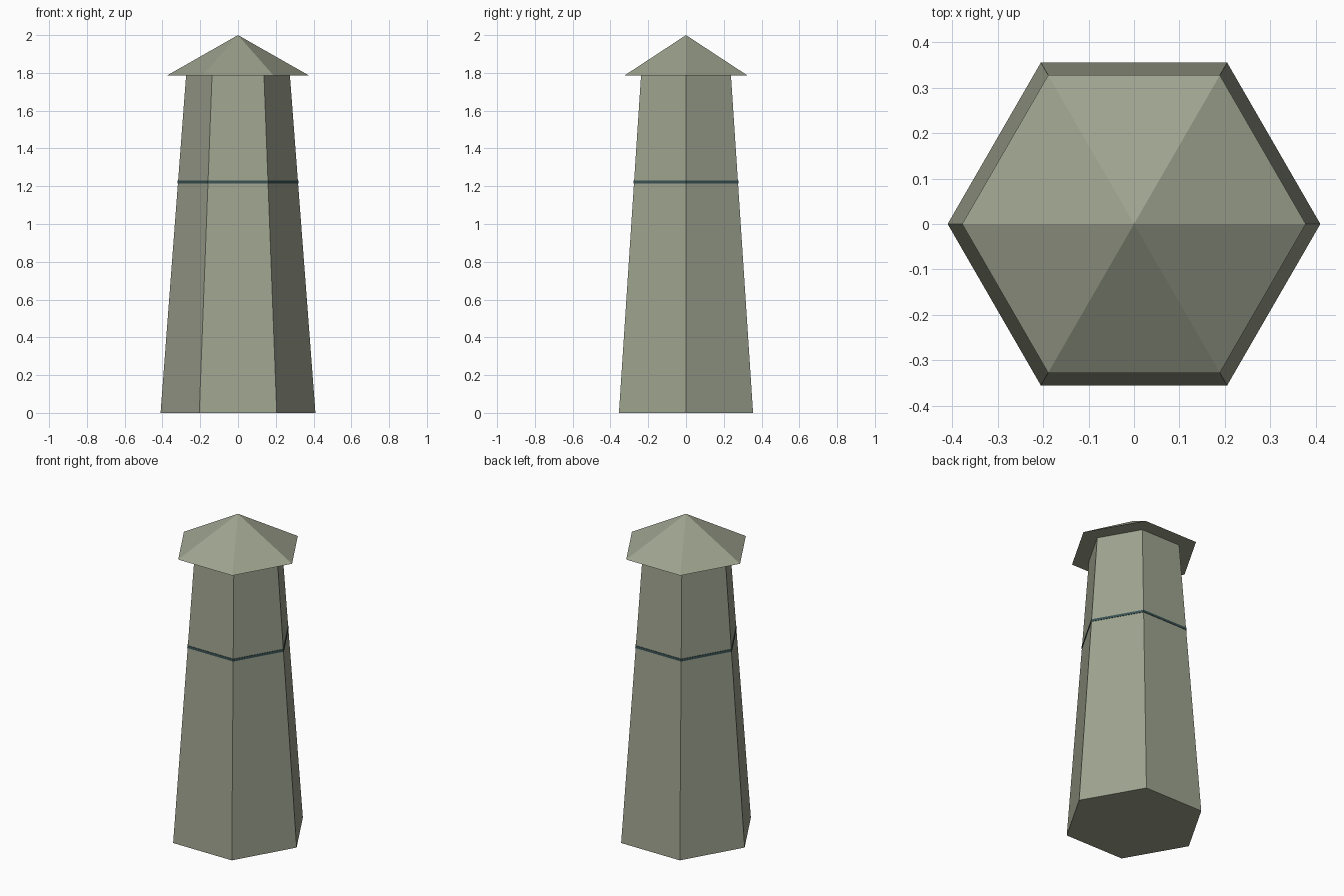
import bpy, bmesh
from math import cos, sin, pi

if "Cube" in bpy.data.objects:
    bpy.data.objects.remove(bpy.data.objects["Cube"])


def material(name, color):
    mat = bpy.data.materials.new(name)
    mat.diffuse_color = (*color, 1.0)
    mat.use_nodes = True
    mat.node_tree.nodes["Principled BSDF"].inputs["Base Color"].default_value = mat.diffuse_color
    return mat


def hex_part(name, r_bottom, r_top, z_bottom, z_top, mat):
    """Closed six-sided frustum with corners on the x axis; r_top = 0 gives a pyramid."""
    bm = bmesh.new()

    def ring(r, z):
        return [bm.verts.new((r * cos(i * pi / 3), r * sin(i * pi / 3), z)) for i in range(6)]

    low = ring(r_bottom, z_bottom)
    bm.faces.new(low[::-1])
    if r_top > 0:
        high = ring(r_top, z_top)
        bm.faces.new(high)
        for i in range(6):
            j = (i + 1) % 6
            bm.faces.new((low[i], low[j], high[j], high[i]))
    else:
        apex = bm.verts.new((0, 0, z_top))
        for i in range(6):
            bm.faces.new((low[i], low[(i + 1) % 6], apex))
    mesh = bpy.data.meshes.new(name)
    bm.to_mesh(mesh)
    bm.free()
    mesh.materials.append(mat)
    obj = bpy.data.objects.new(name, mesh)
    bpy.context.collection.objects.link(obj)
    return obj


stone = material("grey_green_stone", (0.342, 0.367, 0.274))
teal = material("dark_teal", (0.042, 0.084, 0.088))

# Tapered shaft
hex_part("tower_shaft", 0.41, 0.275, 0.0, 1.785, stone)
# Thin band around the shaft
hex_part("tower_band", 0.321, 0.320, 1.215, 1.23, teal)
# Overhanging pyramid roof
hex_part("tower_roof", 0.378, 0.0, 1.785, 2.0, stone)
